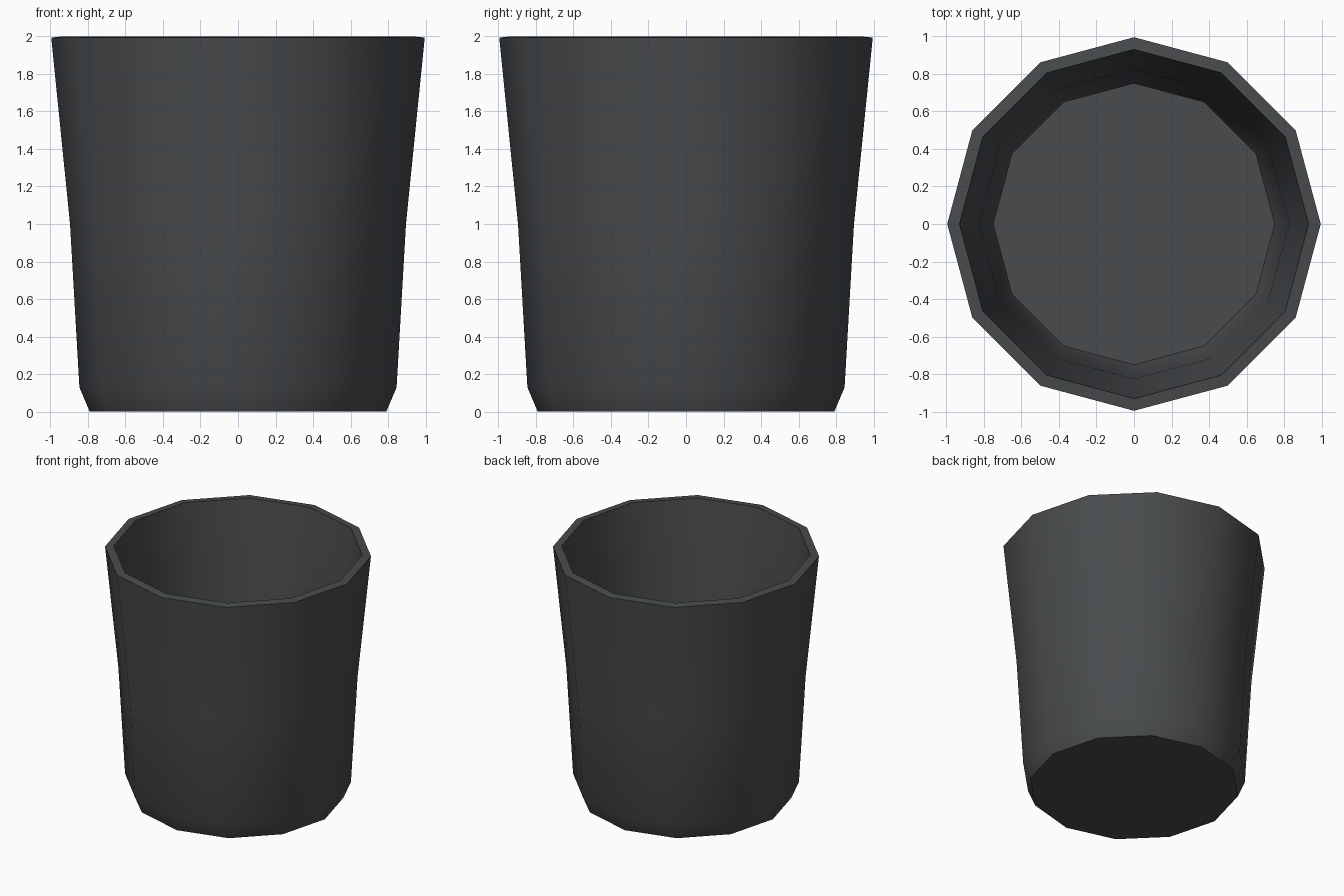
import bpy, bmesh, math

if "Cube" in bpy.data.objects:
    bpy.data.objects.remove(bpy.data.objects["Cube"])

SIDES = 12
# Wall section (radius, height): outside from base to rim, then inside down to the floor
PROFILE = [(0.79, 0.0), (0.845, 0.13), (0.895, 1.0), (0.995, 1.993),
           (0.93, 2.0), (0.825, 1.01), (0.778, 0.15), (0.75, 0.07)]

# Lathe the profile into rings
bm = bmesh.new()
rings = [[bm.verts.new((r * math.cos(math.tau * i / SIDES),
                        r * math.sin(math.tau * i / SIDES), z))
          for i in range(SIDES)] for r, z in PROFILE]
for low, high in zip(rings, rings[1:]):
    for i in range(SIDES):
        j = (i + 1) % SIDES
        bm.faces.new((low[i], low[j], high[j], high[i]))

# Underside and inner floor
bm.faces.new(rings[0][::-1])
bm.faces.new(rings[-1])
bmesh.ops.recalc_face_normals(bm, faces=bm.faces)

mesh = bpy.data.meshes.new("cup")
bm.to_mesh(mesh)
bm.free()
cup = bpy.data.objects.new("cup", mesh)
bpy.context.collection.objects.link(cup)

# Dark grey finish
mat = bpy.data.materials.new("dark_grey")
mat.diffuse_color = (0.065, 0.07, 0.074, 1)
mat.use_nodes = True
mat.node_tree.nodes["Principled BSDF"].inputs["Base Color"].default_value = mat.diffuse_color
mesh.materials.append(mat)

# Smooth walls with crisp rim and base
bpy.context.view_layer.objects.active = cup
cup.select_set(True)
bpy.ops.object.shade_smooth_by_angle(angle=math.radians(40))
